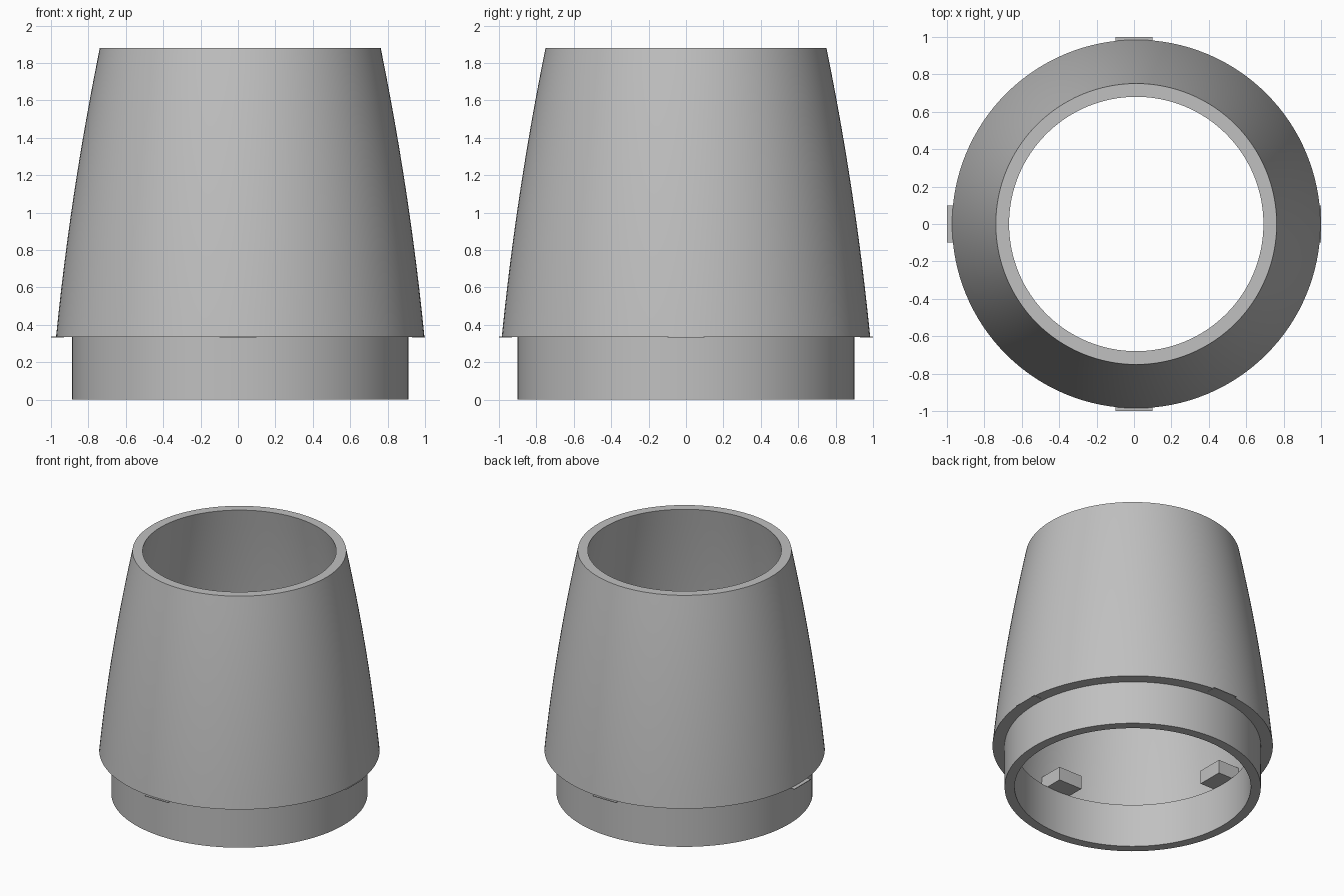
import bpy, bmesh, math
from mathutils import Vector

cube = bpy.data.objects.get("Cube")
if cube:
    bpy.data.objects.remove(cube, do_unlink=True)

grey = bpy.data.materials.new("plain_grey")
grey.use_nodes = True
grey.diffuse_color = (0.53, 0.53, 0.53, 1)
grey.node_tree.nodes["Principled BSDF"].inputs["Base Color"].default_value = grey.diffuse_color

CENTRE_X = 0.012   # sleeve axis sits slightly off the lugs' centre
FLANGE_Z, TOP_Z = 0.335, 1.88


def add_object(name, bm):
    bmesh.ops.recalc_face_normals(bm, faces=bm.faces)
    mesh = bpy.data.meshes.new(name)
    bm.to_mesh(mesh)
    bm.free()
    mesh.materials.append(grey)
    obj = bpy.data.objects.new(name, mesh)
    bpy.context.collection.objects.link(obj)
    return obj


def lathe(name, profile, segments=128):
    """Spin a closed (radius, z) profile around the sleeve axis."""
    bm = bmesh.new()
    rings = []
    for r, z in profile:
        rings.append([bm.verts.new((CENTRE_X + r * math.cos(a), r * math.sin(a), z))
                      for a in (math.tau * i / segments for i in range(segments))])
    for k, ring in enumerate(rings):
        nxt = rings[(k + 1) % len(rings)]
        for i in range(segments):
            j = (i + 1) % segments
            bm.faces.new((ring[i], ring[j], nxt[j], nxt[i]))
    obj = add_object(name, bm)
    bpy.ops.object.select_all(action='DESELECT')
    obj.select_set(True)
    bpy.context.view_layer.objects.active = obj
    bpy.ops.object.shade_smooth_by_angle(angle=math.radians(30))
    return obj


def box(name, inner, outer, width, z0, z1, angle):
    """Radial box from inner to outer distance, turned about z."""
    bm = bmesh.new()
    bmesh.ops.create_cube(bm, size=1)
    bmesh.ops.scale(bm, vec=(outer - inner, width, z1 - z0), verts=bm.verts)
    bmesh.ops.translate(bm, vec=Vector(((inner + outer) / 2, 0, (z0 + z1) / 2)), verts=bm.verts)
    obj = add_object(name, bm)
    obj.rotation_euler.z = angle
    return obj


def wall(bottom, top, steps=12):
    """Gently bulging tapered wall from the flange to the top rim."""
    points = []
    for i in range(steps + 1):
        t = i / steps
        r = bottom + (top - bottom) * t + 0.08 * t * (1 - t)
        points.append((r, FLANGE_Z + (TOP_Z - FLANGE_Z) * t))
    return points


# Tapered outer sleeve
lathe("tapered_sleeve", wall(0.985, 0.751) + wall(0.9, 0.68)[::-1])

# Straight collar below the sleeve
lathe("lower_collar", [(0.9, 0), (0.9, FLANGE_Z), (0.83, FLANGE_Z), (0.83, 0)])

# Four lugs inside, each with a thin tab that shows past the flange
for k, side in enumerate(("left", "back", "right", "front")):
    turn = k * math.pi / 2
    box(side + "_inner_lug", 0.695, 0.93, 0.2, FLANGE_Z, 0.44, turn)
    box(side + "_flange_tab", 0.93, 1.0, 0.2, FLANGE_Z - 0.003, FLANGE_Z + 0.002, turn)
